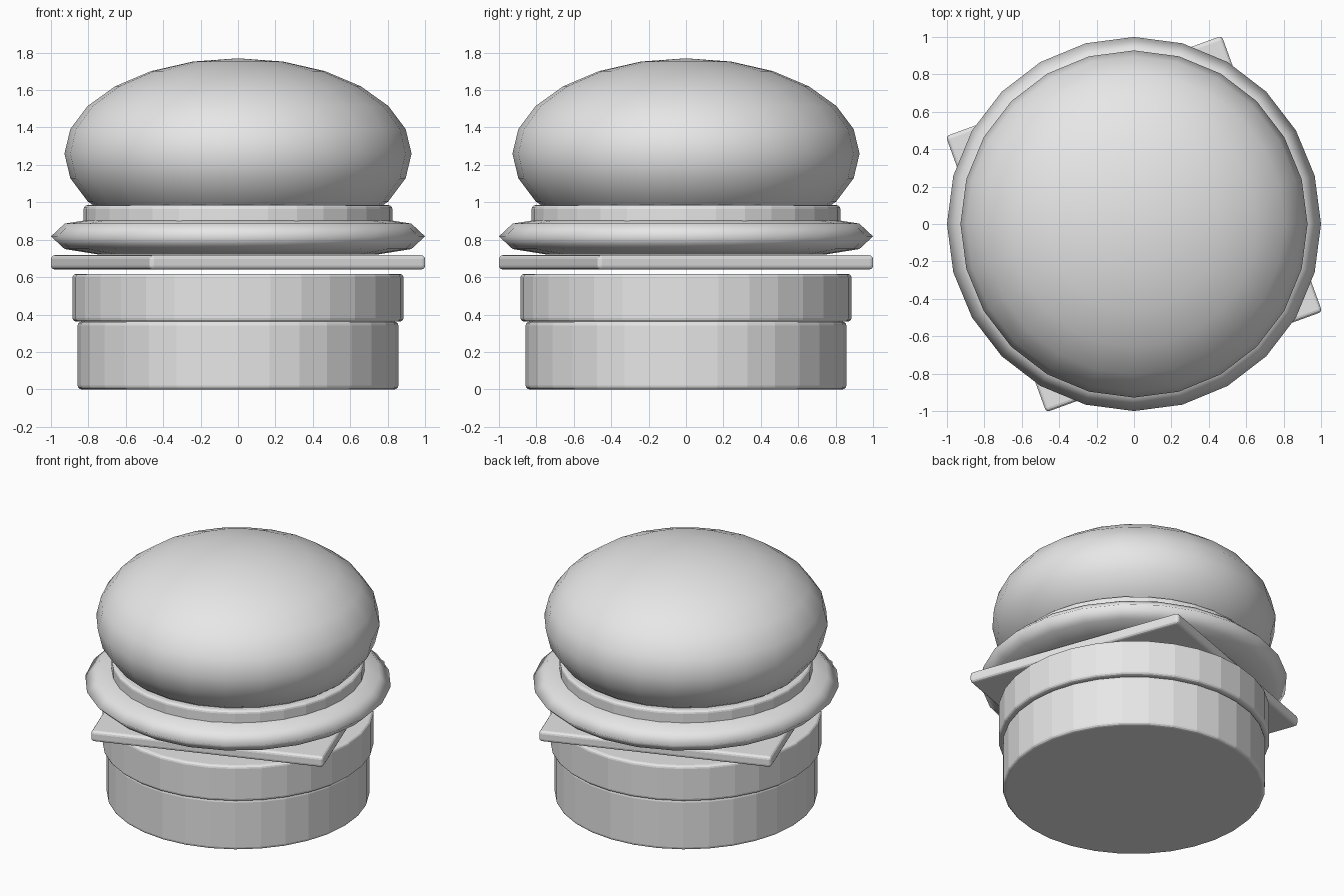
import bpy
import math

cube = bpy.data.objects.get("Cube")
if cube:
    bpy.data.objects.remove(cube, do_unlink=True)

# Single plain grey
grey = bpy.data.materials.new("plain_grey")
grey.use_nodes = True
color = (0.8, 0.8, 0.8, 1)
grey.diffuse_color = color
grey.node_tree.nodes["Principled BSDF"].inputs["Base Color"].default_value = color


def finish(name, scale=None, bevel=0.0, smooth=False):
    """Name the active object, apply its scale, then bevel or smooth it."""
    obj = bpy.context.object
    obj.name = name
    if scale:
        obj.scale = scale
        bpy.ops.object.transform_apply(location=False, rotation=False, scale=True)
    obj.data.materials.append(grey)
    if bevel:
        mod = obj.modifiers.new("rounded_edges", "BEVEL")
        mod.width = bevel
        mod.segments = 3
        mod.limit_method = "ANGLE"
        mod.angle_limit = math.radians(30)
    if smooth:
        bpy.ops.object.shade_smooth()
    return obj


def disc(name, radius, bottom, top):
    bpy.ops.mesh.primitive_cylinder_add(
        vertices=32, radius=radius, depth=top - bottom,
        location=(0, 0, (bottom + top) / 2))
    finish(name, bevel=0.02)


# Stacked round layers
disc("bottom_bun", 0.857, 0, 0.362)
disc("patty", 0.885, 0.362, 0.617)
disc("tomato_slice", 0.825, 0.84, 0.985)

# Square cheese slice, turned so its corners stick out
bpy.ops.mesh.primitive_cube_add(
    size=1, location=(0, 0, 0.679), rotation=(0, 0, math.radians(20)))
finish("cheese_slice", scale=(1.57, 1.57, 0.076), bevel=0.02)

# Flattened lettuce ring
bpy.ops.mesh.primitive_torus_add(
    major_segments=24, minor_segments=8, major_radius=0.75,
    minor_radius=0.25, location=(0, 0, 0.818))
finish("lettuce", scale=(1, 1, 0.385), smooth=True)

# Domed top bun
bpy.ops.mesh.primitive_uv_sphere_add(
    segments=24, ring_count=12, radius=1, location=(0, 0, 1.26))
finish("top_bun", scale=(0.928, 0.928, 0.51), smooth=True)
